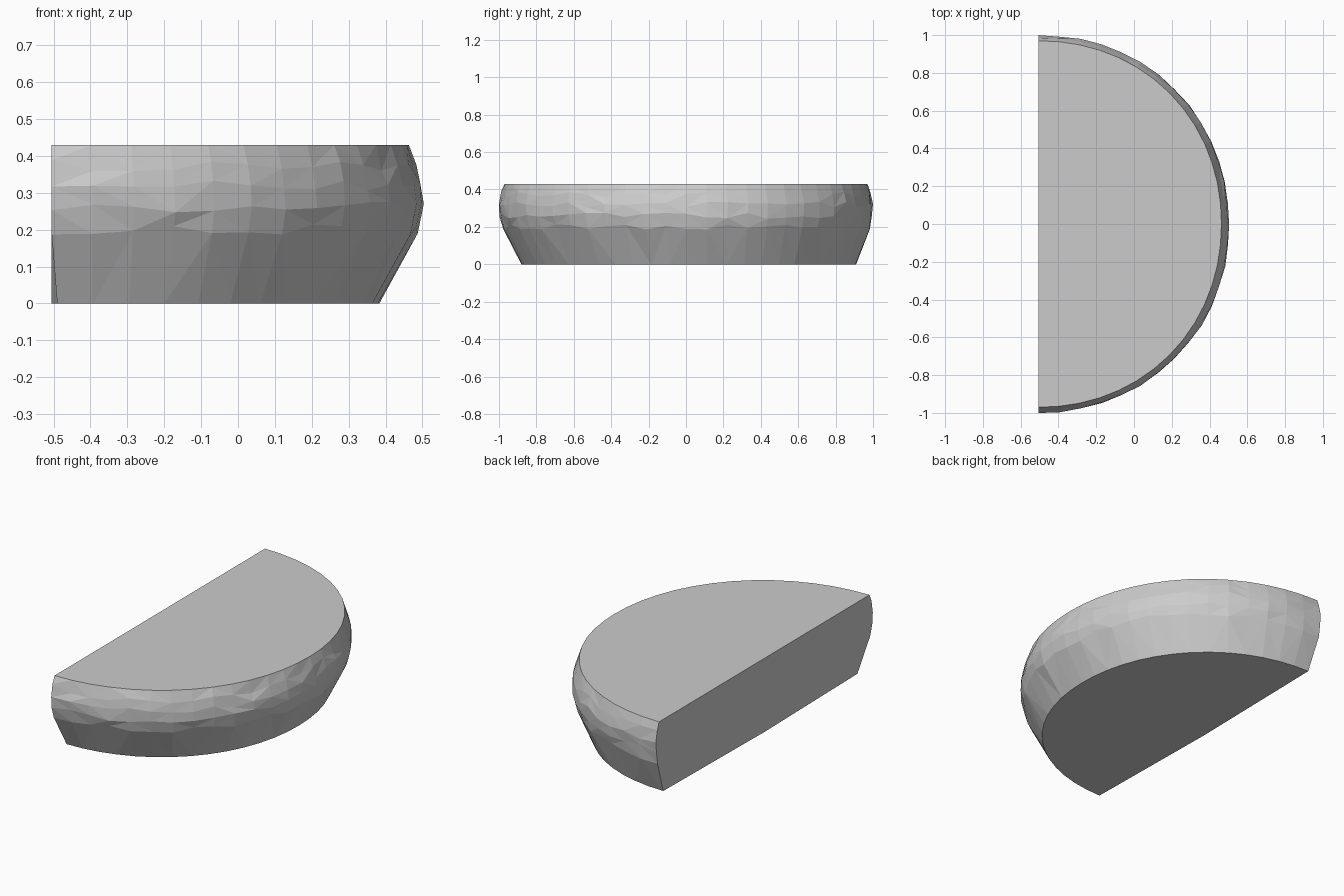
import bpy, bmesh, math, random

if "Cube" in bpy.data.objects:
    bpy.data.objects.remove(bpy.data.objects["Cube"])

random.seed(4)
SEGS = 28
BACK = -0.505
# profile rings: height, reach in x, reach in y, y shift
RINGS = [(0.0, 0.888, 0.895, 0.015), (0.20, 0.993, 0.982, 0.003),
         (0.26, 1.009, 0.997, 0.0), (0.32, 1.003, 1.0, 0.0),
         (0.375, 0.988, 0.988, 0.0), (0.43, 0.968, 0.97, 0.0)]
last = len(RINGS) - 1

bm = bmesh.new()
rows = []
for k, (z, rx, ry, dy) in enumerate(RINGS):
    row = []
    for i in range(SEGS + 1):
        a = -math.pi / 2 + math.pi * i / SEGS
        c, s = max(math.cos(a), 0.0), math.sin(a)
        # slightly squared half ellipse
        f = (c ** 2.07 + abs(s) ** 2.07) ** (-1 / 2.07)
        inner = 0 < k < last
        f *= 1 + (random.uniform(-0.004, 0.002) if inner else 0)
        h = z + (random.uniform(-0.016, 0.016) if inner else 0)
        # bottom corners of the cut face sit slightly inward
        inset = 0.015 * (1 - z / 0.2) * (1 - c) if z < 0.2 else 0
        row.append(bm.verts.new((BACK + inset + rx * c * f, dy + ry * s * f, h)))
    rows.append(row)

# faceted curved side
for lo, hi in zip(rows, rows[1:]):
    for i in range(SEGS):
        a, b, c, d = lo[i], lo[i + 1], hi[i + 1], hi[i]
        if random.random() < 0.5:
            bm.faces.new((a, b, c)); bm.faces.new((a, c, d))
        else:
            bm.faces.new((a, b, d)); bm.faces.new((b, c, d))

# top, bottom and flat cut face with a faint centre crease
mid_lo = bm.verts.new((BACK, 0, 0))
mid_hi = bm.verts.new((BACK, 0, RINGS[-1][0]))
bm.faces.new(rows[-1] + [mid_hi])
bm.faces.new([mid_lo] + rows[0][::-1])
bm.faces.new([mid_lo] + [r[0] for r in rows] + [mid_hi])
bm.faces.new([mid_hi] + [r[-1] for r in rows[::-1]] + [mid_lo])
bmesh.ops.recalc_face_normals(bm, faces=bm.faces)

mesh = bpy.data.meshes.new("half_disc")
bm.to_mesh(mesh)
bm.free()
bpy.context.collection.objects.link(bpy.data.objects.new("half_disc", mesh))
